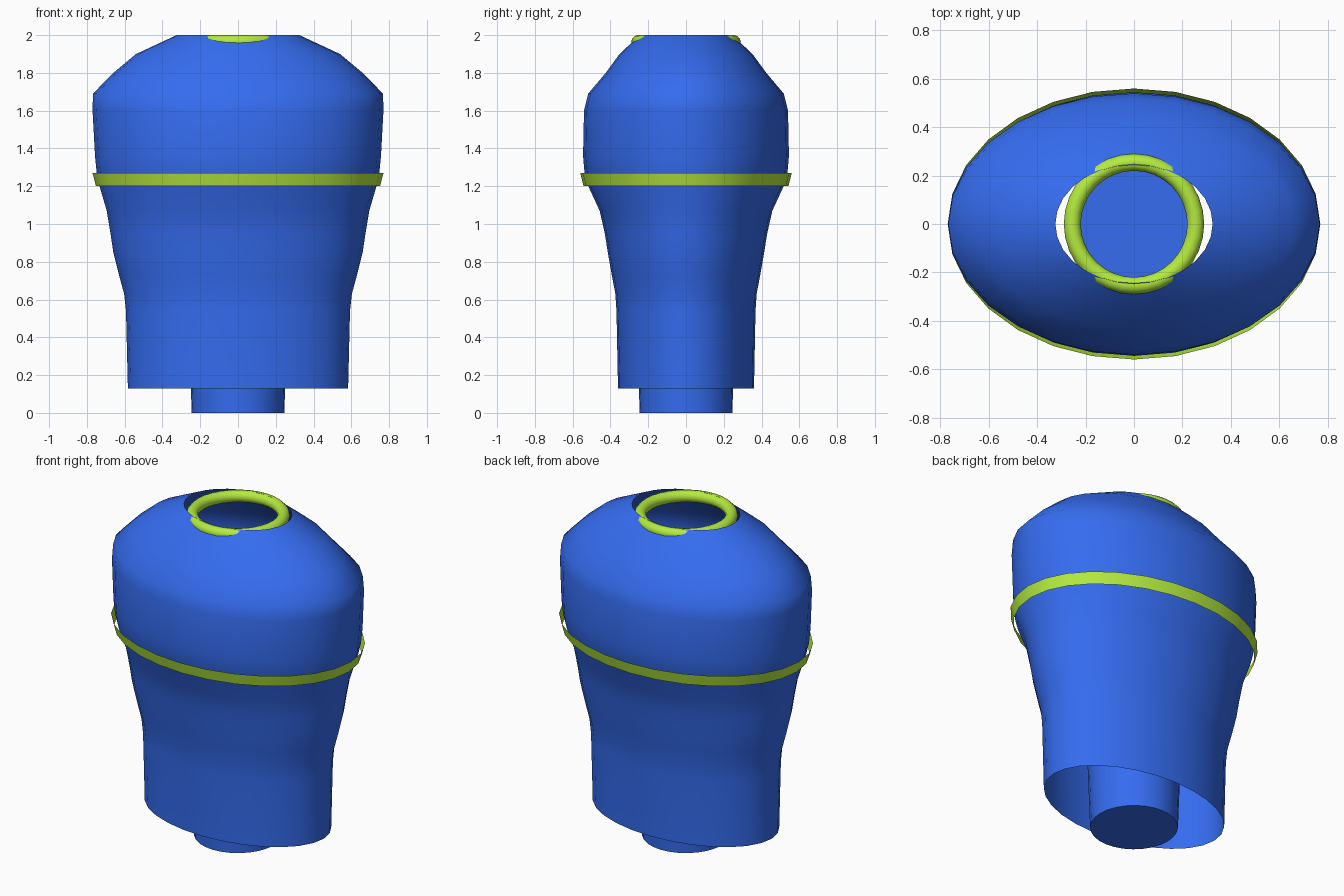
import bpy, bmesh, math

if "Cube" in bpy.data.objects:
    bpy.data.objects.remove(bpy.data.objects["Cube"])

SIDES = 28


def material(name, rgb):
    m = bpy.data.materials.new(name)
    m.diffuse_color = (*rgb, 1)
    m.use_nodes = True
    m.node_tree.nodes["Principled BSDF"].inputs["Base Color"].default_value = m.diffuse_color
    return m


blue = material("blue", (0.035, 0.15, 0.87))
lime = material("lime", (0.46, 0.83, 0.05))


def loft(name, sections, mat, caps=False):
    """Skin elliptical sections given as (z, half width x, half depth y)."""
    bm = bmesh.new()
    rings = []
    for z, rx, ry in sections:
        rings.append([bm.verts.new((rx * math.cos(2 * math.pi * i / SIDES),
                                    ry * math.sin(2 * math.pi * i / SIDES), z))
                      for i in range(SIDES)])
    for low, high in zip(rings, rings[1:]):
        for i in range(SIDES):
            j = (i + 1) % SIDES
            bm.faces.new((low[i], low[j], high[j], high[i]))
    if caps:
        bm.faces.new(rings[0][::-1])
        bm.faces.new(rings[-1])
    mesh = bpy.data.meshes.new(name)
    bm.to_mesh(mesh)
    bm.free()
    ob = bpy.data.objects.new(name, mesh)
    bpy.context.collection.objects.link(ob)
    finish(ob, mat)
    return ob


def finish(ob, mat):
    ob.data.materials.append(mat)
    bpy.ops.object.select_all(action='DESELECT')
    ob.select_set(True)
    bpy.context.view_layer.objects.active = ob
    bpy.ops.object.shade_smooth_by_angle(angle=math.radians(50))


# open torso shell: hips, waist, chest, shoulders, neck opening
loft("torso_shell", [
    (0.13, 0.583, 0.36), (0.54, 0.593, 0.368), (0.63, 0.603, 0.374),
    (0.73, 0.63, 0.393), (0.85, 0.66, 0.414), (0.95, 0.675, 0.43),
    (1.07, 0.695, 0.457), (1.20, 0.733, 0.517), (1.27, 0.748, 0.537),
    (1.36, 0.757, 0.545), (1.60, 0.77, 0.54), (1.69, 0.768, 0.518),
    (1.80, 0.66, 0.425), (1.90, 0.54, 0.352), (2.00, 0.325, 0.245)], blue)

# thin open chest band
loft("chest_band", [(1.20, 0.752, 0.542), (1.27, 0.77, 0.56)], lime)

# tapered waist core inside the shell
loft("waist_core", [(0.0, 0.245, 0.245), (1.0, 0.28, 0.28)], blue, caps=True)

# neck ring
bpy.ops.mesh.primitive_torus_add(major_radius=0.255, minor_radius=0.035,
                                 major_segments=32, minor_segments=12,
                                 location=(0, 0, 1.965))
ring = bpy.context.object
ring.name = "neck_ring"
finish(ring, lime)
